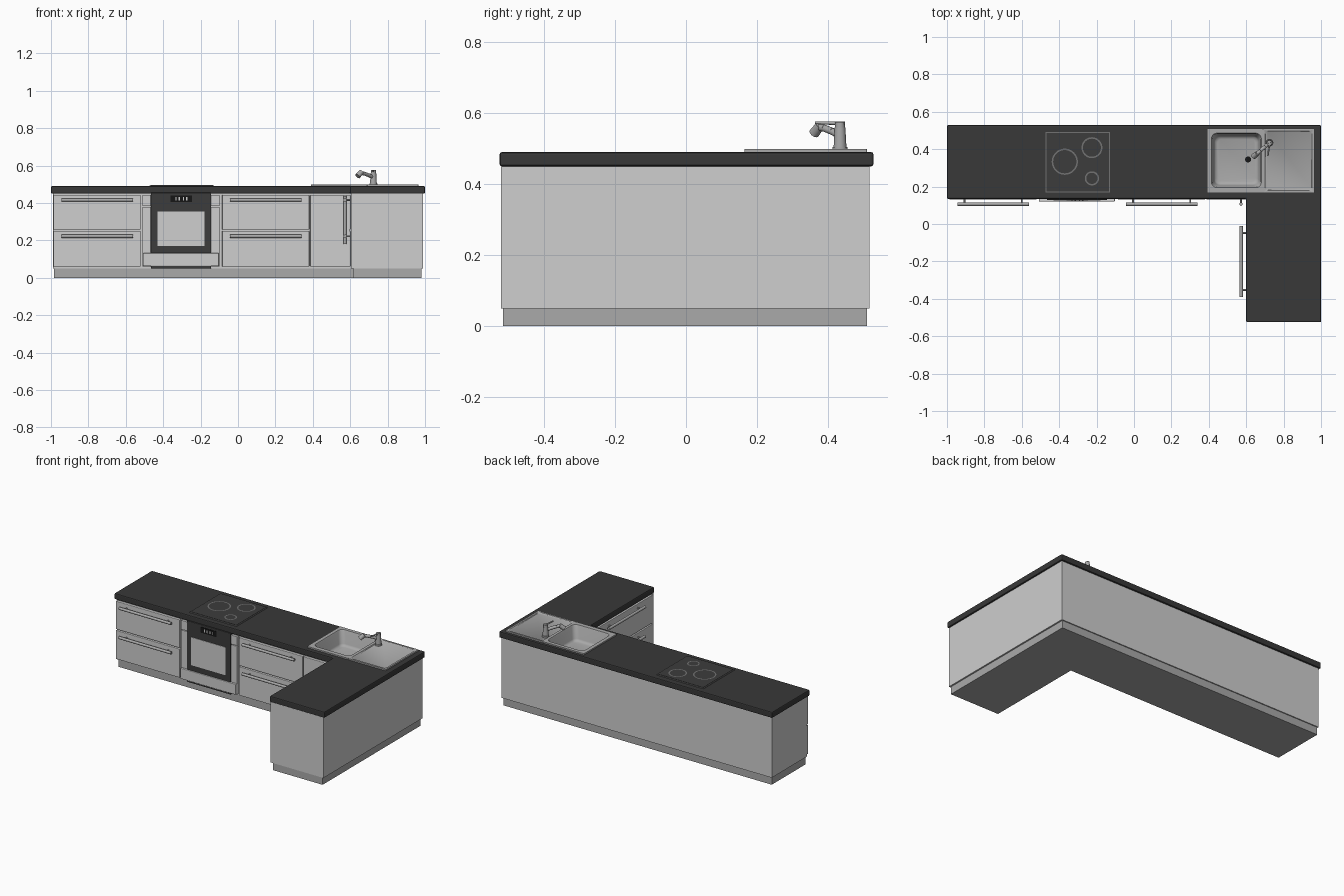
import bpy, bmesh, math
from mathutils import Vector, Matrix

if "Cube" in bpy.data.objects:
    bpy.data.objects.remove(bpy.data.objects["Cube"])


def mat(name, r, g=None, b=None):
    m = bpy.data.materials.new(name)
    m.diffuse_color = (r, g or r, b or r, 1)
    m.use_nodes = True
    m.node_tree.nodes["Principled BSDF"].inputs["Base Color"].default_value = m.diffuse_color
    return m


WHITE = mat("cabinet_light_grey", 0.62)
PLINTH = mat("plinth_grey", 0.40)
TOP = mat("worktop_charcoal", 0.04)
DARK = mat("oven_dark", 0.045)
BLACK = mat("display_black", 0.008)
METAL = mat("brushed_metal", 0.40)
RING = mat("ring_grey", 0.17)


def finish(bm, name, m, bevel=0, smooth=False, recalc=True):
    if recalc:
        bmesh.ops.recalc_face_normals(bm, faces=bm.faces)
    me = bpy.data.meshes.new(name)
    bm.to_mesh(me)
    bm.free()
    me.materials.append(m)
    ob = bpy.data.objects.new(name, me)
    bpy.context.collection.objects.link(ob)
    bpy.ops.object.select_all(action='DESELECT')
    bpy.context.view_layer.objects.active = ob
    ob.select_set(True)
    if bevel:
        b = ob.modifiers.new("bevel", 'BEVEL')
        b.width, b.segments, b.limit_method = bevel, 2, 'ANGLE'
    if smooth:
        bpy.ops.object.shade_smooth_by_angle(angle=math.radians(40))
    return ob


def box(name, x0, x1, y0, y1, z0, z1, m, bevel=0):
    bm = bmesh.new()
    c = Vector((x0 + x1, y0 + y1, z0 + z1)) / 2
    s = Matrix.Diagonal((x1 - x0, y1 - y0, z1 - z0, 1))
    bmesh.ops.create_cube(bm, size=1, matrix=Matrix.Translation(c) @ s)
    return finish(bm, name, m, bevel)


def prism(name, pts, z0, z1, m, bevel=0):
    bm = bmesh.new()
    f = bm.faces.new([bm.verts.new((x, y, z0)) for x, y in pts])
    r = bmesh.ops.extrude_face_region(bm, geom=[f])
    vs = [v for v in r["geom"] if isinstance(v, bmesh.types.BMVert)]
    bmesh.ops.translate(bm, vec=(0, 0, z1 - z0), verts=vs)
    return finish(bm, name, m, bevel)


def add_rod(bm, p, q, r0, r1=None, n=12):
    p, q = Vector(p), Vector(q)
    rot = (q - p).to_track_quat('Z', 'Y').to_matrix().to_4x4()
    bmesh.ops.create_cone(bm, cap_ends=True, segments=n, radius1=r0, radius2=r1 or r0,
                          depth=(q - p).length, matrix=Matrix.Translation((p + q) / 2) @ rot)


def handle(name, a, b, back):
    """Bar from a to b with two posts reaching along back."""
    a, b, back = Vector(a), Vector(b), Vector(back)
    bm = bmesh.new()
    add_rod(bm, a, b, 0.009)
    for t in (0.1, 0.9):
        p = a.lerp(b, t)
        add_rod(bm, p, p + back, 0.005, n=8)
    finish(bm, name, METAL, smooth=True)


def rounded(x0, x1, y0, y1, r, z, n=5):
    pts = []
    for k, (cx, cy) in enumerate(((x1 - r, y1 - r), (x0 + r, y1 - r), (x0 + r, y0 + r), (x1 - r, y0 + r))):
        for i in range(n + 1):
            a = math.pi / 2 * (k + i / n)
            pts.append((cx + r * math.cos(a), cy + r * math.sin(a), z))
    return pts


def loft(name, loops, m):
    bm = bmesh.new()
    rows = [[bm.verts.new(p) for p in lp] for lp in loops]
    n = len(rows[0])
    for A, B in zip(rows, rows[1:]):
        for i in range(n):
            j = (i + 1) % n
            bm.faces.new((A[i], A[j], B[j], B[i]))
    bm.faces.new(rows[-1])
    return finish(bm, name, m, smooth=True, recalc=False)


def ell(x0, x1, y0, y1, xi, yi):
    return [(x0, yi), (xi, yi), (xi, y0), (x1, y0), (x1, y1), (x0, y1)]


# L-shaped plinth, carcass and worktop
prism("plinth", ell(-0.985, 0.98, -0.515, 0.51, 0.617, 0.155), 0, 0.05, PLINTH)
carcass = prism("carcass", ell(-0.99, 0.99, -0.52, 0.517, 0.618, 0.15), 0.05, 0.45, WHITE)
worktop = prism("worktop", ell(-1, 1, -0.525, 0.528, 0.6, 0.135), 0.45, 0.49, TOP, 0.006)
box("end_panel", 0.603, 0.989, -0.521, -0.508, 0.05, 0.45, WHITE)

# opening for the sink bowl
cutter = box("sink_cutter", 0.41, 0.685, 0.19, 0.49, 0.38, 0.6, WHITE)
cutter.hide_render = True
for ob in (carcass, worktop):
    mod = ob.modifiers.new("opening", 'BOOLEAN')
    mod.object, mod.operation, mod.solver = cutter, 'DIFFERENCE', 'EXACT'
    bpy.context.view_layer.objects.active = ob
    for mm in [x.name for x in ob.modifiers]:
        bpy.ops.object.modifier_apply(modifier=mm)
bpy.data.objects.remove(cutter)

# drawers on the long run and on the inner side of the short run
for k, (z0, z1, zh) in enumerate(((0.06, 0.25, 0.222), (0.257, 0.443, 0.416))):
    for s, x0 in enumerate((-0.986, -0.085)):
        box(f"drawer_front_{s}_{k}", x0, x0 + 0.466, 0.131, 0.151, z0, z1, WHITE, 0.003)
        handle(f"drawer_handle_{s}_{k}", (x0 + 0.042, 0.106, zh), (x0 + 0.424, 0.106, zh), (0, 0.026, 0))
    box(f"side_drawer_front_{k}", 0.6, 0.619, -0.507, 0.11, z0, z1, WHITE, 0.003)
    handle(f"side_drawer_handle_{k}", (0.573, -0.39, zh), (0.573, -0.01, zh), (0.028, 0, 0))

# sink cupboard door
box("sink_door", 0.386, 0.6, 0.131, 0.151, 0.06, 0.443, WHITE, 0.003)
handle("sink_door_handle", (0.572, 0.106, 0.18), (0.572, 0.106, 0.436), (0, 0.026, 0))

# oven: side strips, dark front, window, lower flap, display
for n, x0, x1 in (("left", -0.511, -0.466), ("right", -0.144, -0.099)):
    box(f"oven_strip_lower_{n}", x0, x1, 0.133, 0.151, 0.06, 0.379, WHITE, 0.002)
    box(f"oven_strip_upper_{n}", x0, x1, 0.133, 0.151, 0.383, 0.443, WHITE, 0.002)
box("oven_front", -0.465, -0.145, 0.128, 0.151, 0.05, 0.455, DARK, 0.002)
box("oven_window", -0.43, -0.18, 0.125, 0.129, 0.17, 0.355, WHITE)
box("oven_flap", -0.508, -0.102, 0.12, 0.14, 0.062, 0.132, WHITE, 0.004)
box("oven_display", -0.362, -0.246, 0.125, 0.129, 0.404, 0.441, BLACK)
for i, x in enumerate((-0.335, -0.318, -0.295, -0.278)):
    box(f"display_bar_{i}", x, x + 0.007, 0.123, 0.126, 0.413, 0.432, WHITE)

# hob with cooking rings
box("hob_frame", -0.472, -0.128, 0.168, 0.492, 0.488, 0.494, RING)
box("hob_plate", -0.467, -0.133, 0.173, 0.487, 0.489, 0.496, DARK)
for i, (x, y, r) in enumerate(((-0.37, 0.333, 0.07), (-0.225, 0.408, 0.056), (-0.225, 0.244, 0.038))):
    bm = bmesh.new()
    rows = [[bm.verts.new((x + q * math.cos(a * math.pi / 20), y + q * math.sin(a * math.pi / 20), 0.4968))
             for a in range(40)] for q in (r, r - 0.008)]
    for a in range(40):
        b = (a + 1) % 40
        bm.faces.new((rows[0][a], rows[0][b], rows[1][b], rows[1][a]))
    finish(bm, f"cooking_ring_{i}", RING, recalc=False)

# sink bowl and draining board
loft("sink_bowl", [rounded(0.39, 0.69, 0.165, 0.51, 0.004, 0.488),
                   rounded(0.39, 0.69, 0.165, 0.51, 0.004, 0.499),
                   rounded(0.414, 0.681, 0.194, 0.486, 0.03, 0.499),
                   rounded(0.418, 0.677, 0.198, 0.482, 0.03, 0.493),
                   rounded(0.428, 0.667, 0.208, 0.472, 0.03, 0.415),
                   rounded(0.434, 0.661, 0.214, 0.466, 0.028, 0.405),
                   rounded(0.446, 0.649, 0.226, 0.454, 0.022, 0.400)], METAL)
loft("draining_board", [rounded(0.69, 0.965, 0.165, 0.51, 0.004, 0.488),
                        rounded(0.69, 0.965, 0.165, 0.51, 0.004, 0.499),
                        rounded(0.70, 0.953, 0.178, 0.498, 0.015, 0.499),
                        rounded(0.704, 0.949, 0.182, 0.494, 0.014, 0.495)], METAL)
bm = bmesh.new()
add_rod(bm, (0.61, 0.345, 0.399), (0.61, 0.345, 0.403), 0.016, n=20)
finish(bm, "drain", BLACK)

# tap: body, curved spout, lever
bm = bmesh.new()
add_rod(bm, (0.724, 0.434, 0.495), (0.724, 0.434, 0.505), 0.021, n=20)
add_rod(bm, (0.724, 0.434, 0.505), (0.724, 0.434, 0.56), 0.018, 0.015, n=20)
add_rod(bm, (0.724, 0.434, 0.56), (0.724, 0.434, 0.575), 0.014, n=20)
finish(bm, "tap_body", METAL, smooth=True)
bm = bmesh.new()
path = [(0.724, 0.434, 0.536), (0.70, 0.413, 0.548), (0.675, 0.391, 0.557), (0.655, 0.374, 0.560)]
for p, q in zip(path, path[1:]):
    add_rod(bm, p, q, 0.010, n=14)
add_rod(bm, (0.660, 0.378, 0.566), (0.640, 0.361, 0.543), 0.013, 0.015, n=16)
finish(bm, "tap_spout", METAL, smooth=True)
bm = bmesh.new()
add_rod(bm, (0.726, 0.447, 0.571), (0.716, 0.364, 0.573), 0.006, 0.004, n=10)
finish(bm, "tap_lever", METAL, smooth=True)
